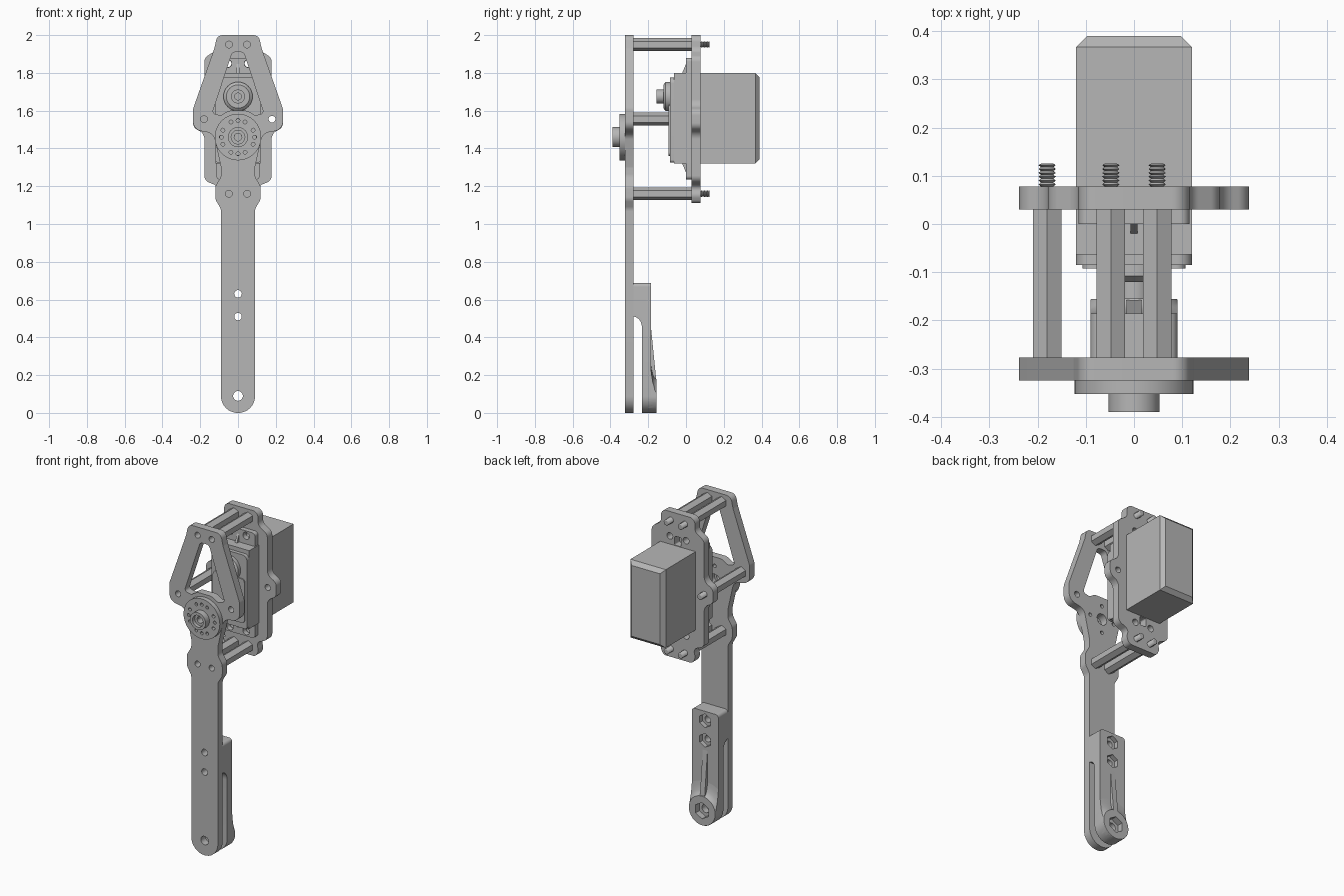
import bpy, bmesh, math
from mathutils import Vector

cube = bpy.data.objects.get("Cube")
if cube:
    bpy.data.objects.remove(cube)

grey = bpy.data.materials.new("plain grey")
grey.use_nodes = True
grey.diffuse_color = (0.47, 0.47, 0.47, 1)
grey.node_tree.nodes["Principled BSDF"].inputs["Base Color"].default_value = grey.diffuse_color


def add(name, bm):
    bmesh.ops.remove_doubles(bm, verts=bm.verts, dist=1e-5)
    bmesh.ops.recalc_face_normals(bm, faces=bm.faces)
    mesh = bpy.data.meshes.new(name)
    bm.to_mesh(mesh)
    bm.free()
    mesh.materials.append(grey)
    ob = bpy.data.objects.new(name, mesh)
    bpy.context.collection.objects.link(ob)
    return ob


def evaluated_mesh(ob):
    deps = bpy.context.evaluated_depsgraph_get()
    deps.update()
    return bpy.data.meshes.new_from_object(ob.evaluated_get(deps))


def ngon(x, z, r, n=20, start=90):
    angles = [math.radians(start + 360 * i / n) for i in range(n)]
    return [(x + r * math.cos(a), z + r * math.sin(a)) for a in angles]


def rounded(points):
    """Polygon of (x, z, corner radius) turned into a filleted outline."""
    out = []
    for i, (x, z, r) in enumerate(points):
        p = Vector((x, z))
        a = Vector(points[i - 1][:2]) - p
        b = Vector(points[(i + 1) % len(points)][:2]) - p
        if r == 0:
            out.append(p)
            continue
        half = a.angle(b) / 2
        t = min(r / math.tan(half), 0.49 * a.length, 0.49 * b.length)
        r = t * math.tan(half)
        u, v = a.normalized(), b.normalized()
        c = p + (u + v).normalized() * math.hypot(t, r)
        s, e = p + u * t - c, p + v * t - c
        out += [c + s.lerp(e, k / 8).normalized() * r for k in range(9)]
    return [tuple(q) for q in out]


def mirrored(half):
    return rounded(half + [(-x, z, r) for x, z, r in reversed(half)])


def plate(name, outline, y0, y1, holes=()):
    """Front-facing outline with holes, thick from y0 to y1."""
    curve = bpy.data.curves.new(name, 'CURVE')
    curve.dimensions, curve.fill_mode = '2D', 'BOTH'
    curve.extrude = (y1 - y0) / 2
    for loop in [outline, *holes]:
        sp = curve.splines.new('POLY')
        sp.points.add(len(loop) - 1)
        for pt, (x, z) in zip(sp.points, loop):
            pt.co = (x, z, 0, 1)
        sp.use_cyclic_u = True
    tmp = bpy.data.objects.new(name + " curve", curve)
    bpy.context.collection.objects.link(tmp)
    mesh = evaluated_mesh(tmp)
    bpy.data.objects.remove(tmp)
    bm = bmesh.new()
    bm.from_mesh(mesh)
    for v in bm.verts:
        x, z, d = v.co
        v.co = (x, (y0 + y1) / 2 - d, z)
    return add(name, bm)


def side_prism(name, profile, half_width):
    """Side profile of (y, z) points, extruded across x."""
    bm = bmesh.new()
    face = bm.faces.new([bm.verts.new((-half_width, y, z)) for y, z in profile])
    geo = bmesh.ops.extrude_face_region(bm, geom=[face])["geom"]
    bmesh.ops.translate(bm, vec=(2 * half_width, 0, 0),
                        verts=[v for v in geo if isinstance(v, bmesh.types.BMVert)])
    return add(name, bm)


def lathe(name, profile, x, z, steps=40, closed=False):
    """Profile of (radius, y) points spun about a front-to-back axis."""
    bm = bmesh.new()
    vs = [bm.verts.new((x + r, y, z)) for r, y in profile]
    es = [bm.edges.new(p) for p in zip(vs, vs[1:])]
    if closed:
        es.append(bm.edges.new((vs[-1], vs[0])))
    bmesh.ops.spin(bm, geom=vs + es, cent=(x, 0, z), axis=(0, 1, 0),
                   angle=math.tau, steps=steps)
    return add(name, bm)


def box(name, x, y0, y1, z0, z1, bevel=0):
    bm = bmesh.new()
    bmesh.ops.create_cube(bm, size=1)
    for v in bm.verts:
        v.co = (2 * x * v.co.x, y1 if v.co.y > 0 else y0, z1 if v.co.z > 0 else z0)
    if bevel:
        back = [e for e in bm.edges if all(v.co.y == e.verts[0].co.y > 0.1 for v in e.verts)]
        bmesh.ops.bevel(bm, geom=back, offset=bevel, segments=1, affect='EDGES')
    return add(name, bm)


def cut(ob, tool, operation='DIFFERENCE'):
    mod = ob.modifiers.new("cut", 'BOOLEAN')
    mod.object, mod.operation, mod.solver = tool, operation, 'EXACT'
    mesh = evaluated_mesh(ob)
    ob.modifiers.clear()
    ob.data = mesh


# Long front plate with its open window and holes
corners = [(x, z) for z in (1.95, 1.16) for x in (-0.048, 0.048)]
window = mirrored([(0.03, 1.91, .025), (0.137, 1.585, .018), (0.09, 1.575, .01), (0.05, 1.6, .05)])
mounts = [ngon(x, z, 0.018) for x, z in corners + [(-0.18, 1.555), (0.18, 1.555)]]
plate("front_plate", mirrored([
    (0.11, 2.0, .035), (0.125, 1.93, .06), (0.238, 1.61, .05), (0.238, 1.5, .05),
    (0.13, 1.48, .05), (0.09, 1.3, .05), (0.09, 1.25, .05), (0.12, 1.2, .05),
    (0.12, 1.13, .05), (0.09, 1.08, .05), (0.09, 0, .09)]), -0.324, -0.277,
    mounts + [window, ngon(0, 0.09, 0.026), ngon(0, 0.51, 0.02), ngon(0, 0.63, 0.02),
              ngon(0, 1.46, 0.035)] + [ngon(x, z, 0.011) for x, z in ngon(0, 1.46, 0.085, 4)])

# Rear plate carrying the motor
ear_holes = [(x, z) for z in (1.85, 1.265) for x in (-0.055, 0.055)]
slots = [rounded([(-.022, z, .008), (.022, z, .008), (.022, z + .055, .008), (-.022, z + .055, .008)])
         for z in (1.803, 1.262)]
plate("rear_plate", mirrored([
    (0.115, 2.0, .035), (0.115, 1.92, .04), (0.178, 1.88, .04), (0.178, 1.63, .05),
    (0.238, 1.6, .04), (0.238, 1.51, .04), (0.178, 1.48, .05), (0.178, 1.23, .04),
    (0.105, 1.2, .03), (0.118, 1.15, .04), (0.1, 1.11, .03)]), 0.03, 0.078,
    mounts + slots + [ngon(x, z, 0.02) for x, z in ear_holes])

# Hex spacers and threaded screw ends
thread = [(0, 0.03)]
for i in range(7):
    thread += [(0.013, 0.07 + i * 0.008), (0.018, 0.074 + i * 0.008)]
thread += [(0.013, 0.125), (0, 0.125)]
for i, (x, z) in enumerate(corners + [(-0.18, 1.555)]):
    plate(f"spacer_{i}", ngon(x, z, 0.034, 6), -0.277, 0.03)
    lathe(f"screw_{i}", thread, x, z, 16)

# Motor case, covers, ears and output shaft
box("motor_body", 0.12, -0.063, 0.39, 1.32, 1.8, 0.023)
plate("motor_cover", mirrored([(0.12, 1.775, .03), (0.12, 1.325, .015)]), -0.085, -0.06)
plate("motor_cover_raised", mirrored([(0.107, 1.63, .02), (0.107, 1.36, .02)]), -0.092, -0.083)
plate("motor_ears", mirrored([(0.115, 1.88, .02), (0.115, 1.235, .02)]), 0, 0.03,
      [ngon(x, z, 0.022) for x, z in ear_holes])
for i, (z0, z1) in enumerate(((1.79, 1.86), (1.33, 1.26))):
    side_prism(f"ear_rib_{i}", [(0.005, z0), (-0.024, z0), (0.005, z1)], 0.007)
lathe("motor_shaft", [(0, -0.085), (0.077, -0.085), (0.077, -0.108), (0.062, -0.12), (0.037, -0.12),
                      (0.037, -0.155), (0.018, -0.155), (0.018, -0.125), (0, -0.125)], 0, 1.675)

# Round horn with a ring of small holes and a hollow hub
ring = [(0.088 * math.cos(math.radians(a + d)), 1.46 + 0.088 * math.sin(math.radians(a + d)))
        for a in range(0, 360, 90) for d in (-25, 0, 25)]
plate("horn_disc", ngon(0, 1.46, 0.123, 48), -0.352, -0.324,
      [ngon(x, z, 0.01, 12) for x, z in ring] + [ngon(0, 1.46, 0.02)])
lathe("horn_hub", [(0.053, -0.35), (0.053, -0.39), (0.036, -0.39), (0.036, -0.368),
                   (0.02, -0.368), (0.02, -0.35)], 0, 1.46, closed=True)

# Lower clevis bracket with arched slot, trimmed to a rounded bar
arch = [(-0.28 + 0.047 * math.sin(a), 0.45 + 0.06 * math.cos(a))
        for a in (math.pi / 2 * k / 8 for k in range(9))]
clevis = side_prism("clevis_bracket", [(-0.277, 0.8), (-0.185, 0.8), (-0.185, -0.1),
                                       (-0.233, -0.1), *reversed(arch[1:]), (-0.277, 0.51)], 0.15)
boss = lathe("clevis_boss", [(0, -0.155), (0.089, -0.155), (0.096, -0.166), (0.115, -0.176),
                             (0.145, -0.183), (0.18, -0.186), (0.18, -0.2), (0, -0.2)], 0, 0.09, 64)
bar = plate("bar_trim", mirrored([(0.09, 0.688, .02), (0.09, 0, .09)]), -0.4, 0)
tools = [bar]
for z, r, hex_r, depth in ((0.63, .02, .042, -.212), (0.51, .02, .042, -.212), (0.09, .026, .05, -.192)):
    tools.append(plate("bolt_cutter", ngon(0, z, r), -0.5, 0))
    tools.append(plate("nut_cutter", ngon(0, z, hex_r, 6), depth, 0))
for ob in (clevis, boss):
    cut(ob, bar, 'INTERSECT')
    for tool in tools[1:]:
        cut(ob, tool)
for tool in tools:
    bpy.data.objects.remove(tool)
side_prism("clevis_rib", [(-0.187, 0.47), (-0.157, 0.17), (-0.187, 0.17)], 0.016)

# Smooth round walls, keep edges sharp
bpy.ops.object.select_all(action='DESELECT')
for ob in bpy.context.collection.objects:
    if ob.type == 'MESH' and grey.name in ob.data.materials:
        ob.select_set(True)
        bpy.context.view_layer.objects.active = ob
bpy.ops.object.shade_smooth_by_angle(angle=math.radians(30))
